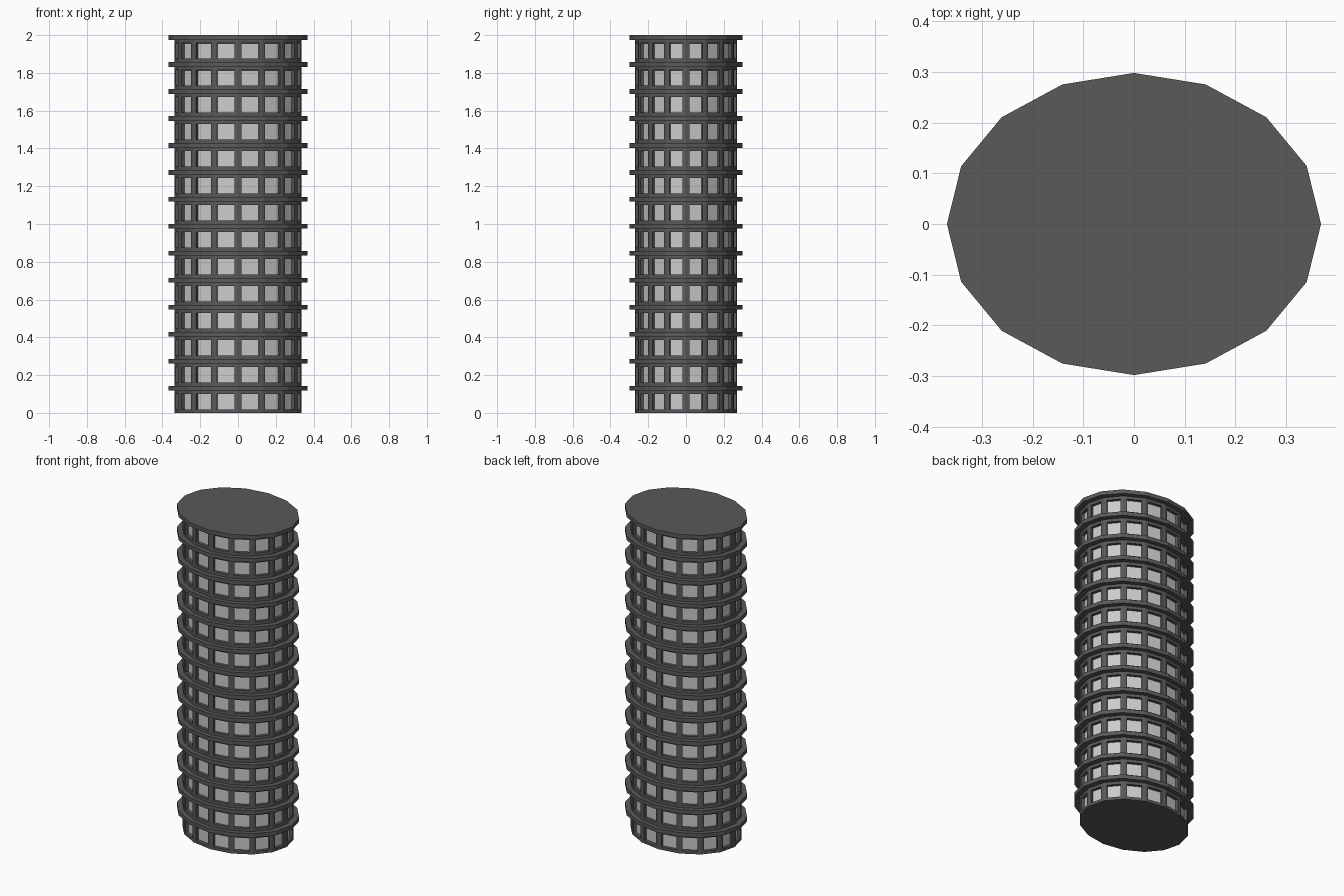
import bpy, bmesh, math

if "Cube" in bpy.data.objects:
    bpy.data.objects.remove(bpy.data.objects["Cube"])

FLOORS, SIDES = 14, 16
PITCH = 2.0 / FLOORS
SLAB_H = 0.025
WALL_H = PITCH - SLAB_H


def material(name, grey):
    m = bpy.data.materials.new(name)
    m.diffuse_color = (grey, grey, grey, 1)
    m.use_nodes = True
    m.node_tree.nodes["Principled BSDF"].inputs["Base Color"].default_value = m.diffuse_color
    return m


frame_mat = material("dark_frame", 0.1)
glass_mat = material("pale_glass", 0.6)


def drum(bm, rx, ry, height):
    """Faceted elliptical prism standing on z = 0; returns bottom, top, sides."""
    def ring(z):
        return [bm.verts.new((rx * math.cos(2 * math.pi * i / SIDES),
                              ry * math.sin(2 * math.pi * i / SIDES), z))
                for i in range(SIDES)]
    lo, hi = ring(0), ring(height)
    sides = [bm.faces.new((lo[i], lo[(i + 1) % SIDES], hi[(i + 1) % SIDES], hi[i]))
             for i in range(SIDES)]
    bottom, top = bm.faces.new(lo[::-1]), bm.faces.new(hi)
    bm.normal_update()
    return bottom, top, sides


def to_mesh(bm, name):
    me = bpy.data.meshes.new(name)
    bm.to_mesh(me)
    bm.free()
    me.materials.append(frame_mat)
    me.materials.append(glass_mat)
    return me


def place(name, mesh, z):
    ob = bpy.data.objects.new(name, mesh)
    ob.location.z = z
    bpy.context.collection.objects.link(ob)


# storey wall: one recessed window per facet
bm = bmesh.new()
_, _, facets = drum(bm, 0.335, 0.271, WALL_H)
bmesh.ops.inset_individual(bm, faces=facets, thickness=0.018, use_even_offset=True)
bm.normal_update()
bmesh.ops.inset_individual(bm, faces=facets, thickness=0.0002, depth=-0.018,
                           use_even_offset=True)
for f in facets:
    f.material_index = 1
wall = to_mesh(bm, "storey_wall")

# projecting floor slab
bm = bmesh.new()
drum(bm, 0.369, 0.298, SLAB_H)
slab = to_mesh(bm, "floor_slab")

# stack the storeys
for k in range(FLOORS):
    place(f"storey_wall_{k + 1}", wall, k * PITCH)
    place(f"floor_slab_{k + 1}", slab, k * PITCH + WALL_H)
